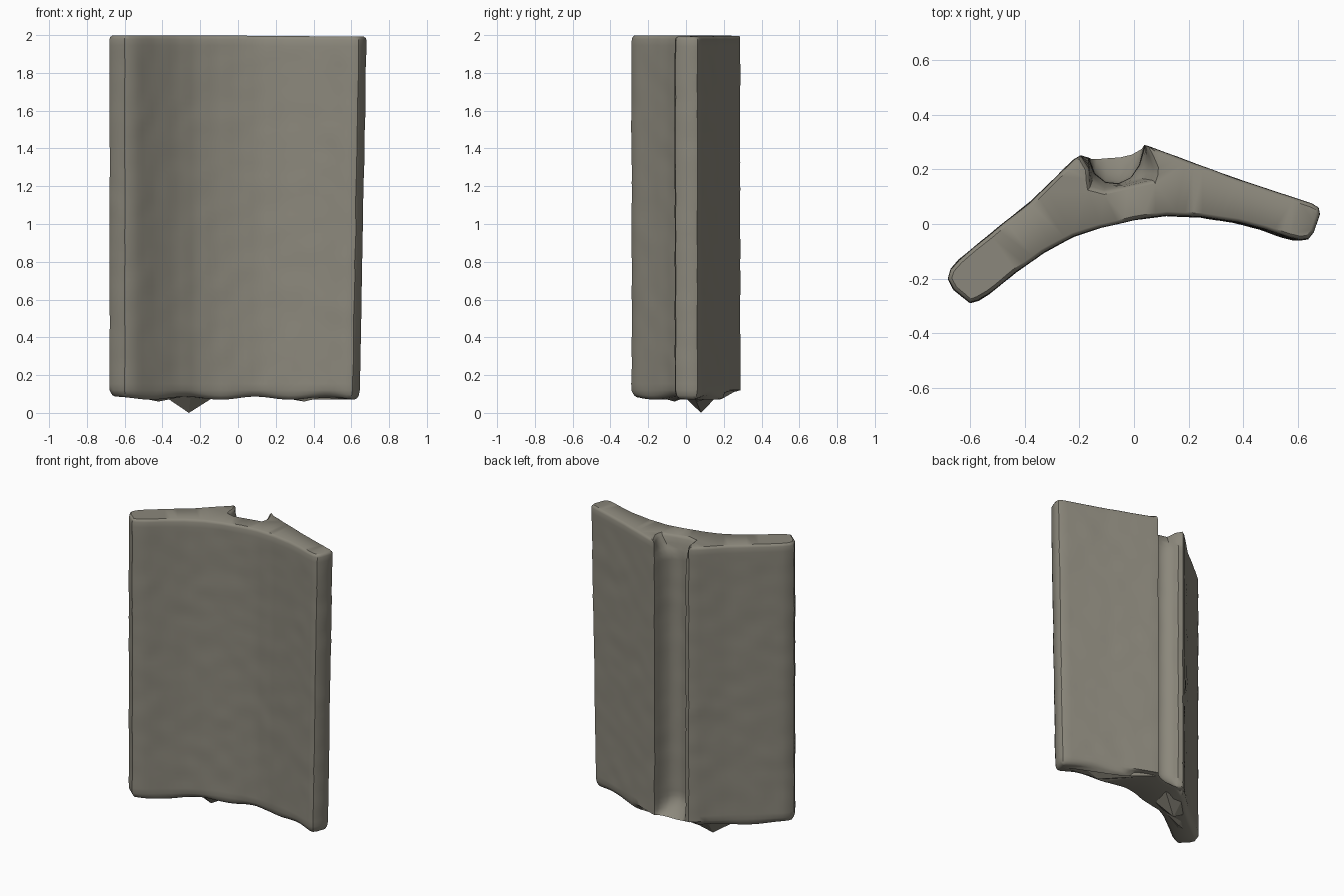
import bpy, bmesh, math
from mathutils import Vector, noise

if "Cube" in bpy.data.objects:
    bpy.data.objects.remove(bpy.data.objects["Cube"])

stone = bpy.data.materials.new("grey_brown_stone")
stone.diffuse_color = (0.26, 0.245, 0.20, 1)
stone.use_nodes = True
stone.node_tree.nodes["Principled BSDF"].inputs["Base Color"].default_value = stone.diffuse_color

# Cross-section seen from above: back left wing, groove, back right wing + inner curve
LEFT = [(-.66, -.24), (-.68, -.20), (-.67, -.165), (-.64, -.13), (-.50, -.015), (-.38, .08), (-.22, .235), (-.195, .25)]
MID = [(-.165, .24), (-.145, .185), (-.105, .152), (-.055, .148), (-.01, .17), (.02, .215)]
TOP = [(-.165, .20), (-.16, .135), (-.11, .122), (-.03, .14), (.07, .16), (.075, .205)]
FILL = [(-.165, .245), (-.135, .243), (-.10, .245), (-.05, .25), (-.01, .26), (.02, .275)]
RIGHT = [(.04, .287), (.065, .28), (.35, .175), (.65, .075), (.675, .06), (.68, .035), (.66, -.03), (.64, -.055), (.61, -.06), (.57, -.05),
         (.48, -.02), (.38, .005), (.25, .025), (.12, .03), (0, .015), (-.12, -.012),
         (-.22, -.045), (-.33, -.105), (-.43, -.175), (-.53, -.255), (-.57, -.28), (-.60, -.288)]


def mix(a, b, t):
    return [Vector(p).lerp(Vector(q), t) for p, q in zip(a, b)]


def section(z):
    # groove is closed at the foot and flares at the very top
    t = min(max((z - .10) / .13, 0), 1)
    groove = mix(FILL, MID, math.sin(t * math.pi / 2))
    groove = mix(groove, TOP, min(max((z - 1.88) / .11, 0), 1))
    return [Vector(p) for p in LEFT] + groove + [Vector(p) for p in RIGHT]


def subdivide(pts, counts):
    out = []
    for i, p in enumerate(pts):
        q = pts[(i + 1) % len(pts)]
        out += [p.lerp(q, k / counts[i]) for k in range(counts[i])]
    return out


def inset(pts, d):
    out = []
    for i, p in enumerate(pts):
        e = pts[(i + 1) % len(pts)] - pts[i - 1]
        out.append(p + Vector((e.y, -e.x)).normalized() * d)
    return out


# Stacked sections with rounded top and bottom rims
base = section(1)
counts = [max(1, round((base[(i + 1) % len(base)] - p).length / .035)) for i, p in enumerate(base)]
levels = [(.078, .03), (.085, .016), (.10, .006), (.12, 0)]
levels += [(.12 + 1.86 * k / 54, 0) for k in range(1, 54)]
levels += [(1.98, .001), (1.99, .005), (1.997, .014)]

bm = bmesh.new()
rings = []
for z, d in levels:
    ring = []
    for p in inset(subdivide(section(z), counts), d):
        x, y = p
        if x > 0:
            x *= 1 - .055 * (1 - z / 2)          # right side leans outwards
        n = noise.noise_vector(Vector((x, y, z)) * 9) * .003
        zz = z - (.008 * max(x, 0) if z > 1.9 else 0)
        if z < .11:                              # uneven foot, higher at the ridge
            zz += .008 * math.sin(x * 17) + (.03 if y > .2 else 0) * (.12 - z) / .042
        ring.append(bm.verts.new((x + n.x, y + n.y, zz)))
    rings.append(ring)
N = len(rings[0])
for a, b in zip(rings, rings[1:]):
    for i in range(N):
        j = (i + 1) % N
        bm.faces.new((a[i], a[j], b[j], b[i]))
bottom_cap = bm.faces.new(rings[0])
top_cap = bm.faces.new(rings[-1])
bmesh.ops.triangulate(bm, faces=[bottom_cap, top_cap])
bmesh.ops.recalc_face_normals(bm, faces=bm.faces)


def finish(bm, name, angle):
    me = bpy.data.meshes.new(name)
    bm.to_mesh(me)
    bm.free()
    me.materials.append(stone)
    ob = bpy.data.objects.new(name, me)
    bpy.context.collection.objects.link(ob)
    bpy.ops.object.select_all(action='DESELECT')
    ob.select_set(True)
    bpy.context.view_layer.objects.active = ob
    bpy.ops.object.shade_smooth_by_angle(angle=math.radians(angle))


finish(bm, "curved_stone_slab", 38)


# Broken lumps under the foot: base outline joined to a low tip
def lump(name, outline, tip):
    b = bmesh.new()
    ring = [b.verts.new((x, y, .095)) for x, y in outline]
    t = b.verts.new(tip)
    for i in range(len(ring)):
        b.faces.new((ring[i], ring[(i + 1) % len(ring)], t))
    b.faces.new(ring)
    bmesh.ops.recalc_face_normals(b, faces=b.faces)
    finish(b, name, 5)


lump("broken_spike", [(-.40, .03), (-.27, .15), (-.12, .17), (-.11, .04), (-.25, -.02)], (-.26, .08, 0))
lump("broken_chip_right", [(.15, .18), (.50, .08), (.50, .01), (.25, .06)], (.35, .06, .06))
lump("broken_chip_left", [(-.60, -.15), (-.40, .03), (-.25, -.02), (-.50, -.19)], (-.42, -.06, .06))
